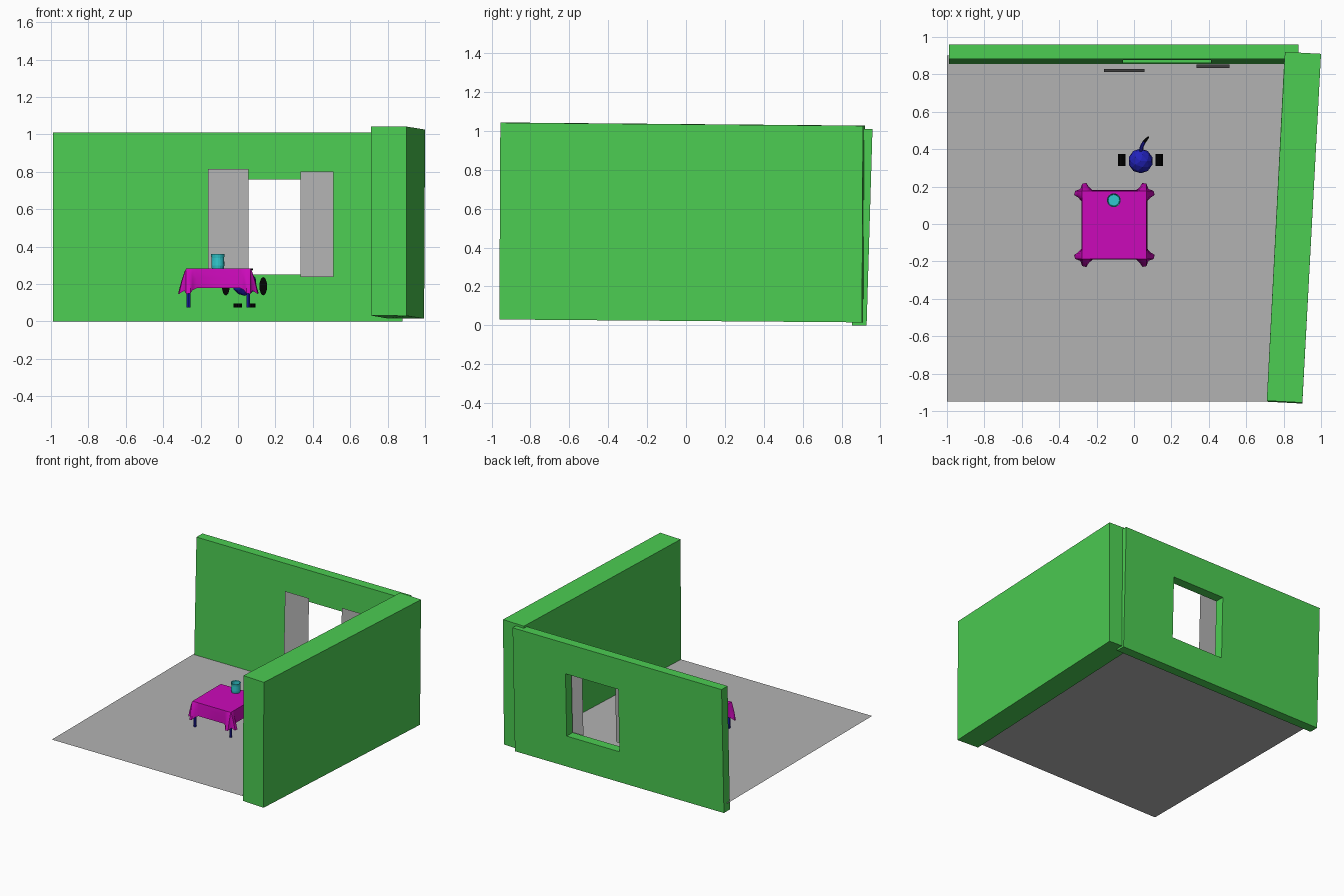
import bpy, math
from mathutils import Vector

if "Cube" in bpy.data.objects:
    bpy.data.objects.remove(bpy.data.objects["Cube"])


def mat(name, r, g, b):
    m = bpy.data.materials.new(name)
    m.diffuse_color = (r, g, b, 1)
    m.use_nodes = True
    m.node_tree.nodes["Principled BSDF"].inputs["Base Color"].default_value = m.diffuse_color
    return m


GREEN = mat("wall_green", 0.072, 0.61, 0.085)
GREY = mat("floor_grey", 0.45, 0.45, 0.45)
MAGENTA = mat("cloth_magenta", 0.6, 0.003, 0.49)
BLUE = mat("deep_blue", 0.016, 0.016, 0.5)
CYAN = mat("cup_cyan", 0.03, 0.58, 0.62)
BLACK = mat("black", 0.001, 0.001, 0.001)


def mesh(name, verts, faces, m):
    me = bpy.data.meshes.new(name)
    me.from_pydata(verts, [], faces)
    ob = bpy.data.objects.new(name, me)
    bpy.context.collection.objects.link(ob)
    me.materials.append(m)
    return ob


def finish(name, m, scale=(1, 1, 1), smooth=None):
    ob = bpy.context.object
    ob.name = name
    ob.scale = scale
    ob.data.materials.append(m)
    if smooth:
        bpy.ops.object.shade_smooth_by_angle(angle=math.radians(smooth))
    return ob


def cylinder(name, loc, size, m, n=12, rot=(0, 0, 0)):
    bpy.ops.mesh.primitive_cylinder_add(vertices=n, radius=0.5, depth=1, location=loc, rotation=rot)
    return finish(name, m, size)


def loft(name, rings, m, cap_first=True, cap_last=False):
    """Skin rings of equal length, with optional end caps."""
    n = len(rings[0])
    verts = [p for r in rings for p in r]
    faces = [(k * n + i, k * n + (i + 1) % n, (k + 1) * n + (i + 1) % n, (k + 1) * n + i)
             for k in range(len(rings) - 1) for i in range(n)]
    if cap_first:
        faces.append(tuple(range(n))[::-1])
    if cap_last:
        faces.append(tuple(range(len(verts) - n, len(verts))))
    return mesh(name, verts, faces, m)


# floor sheet
mesh("floor", [(-1, -0.95, 0.07), (0.86, -0.95, 0.07), (0.86, 0.9, 0.07), (-1, 0.9, 0.07)],
     [(0, 1, 2, 3)], GREY)

# right wall, slightly turned and tilted
loft("right_wall", [
    [(0.71, -0.95, 0.032), (0.90, -0.96, 0.03), (0.995, 0.905, 0.015), (0.805, 0.915, 0.015)],
    [(0.71, -0.945, 1.043), (0.90, -0.955, 1.042), (1.0, 0.91, 1.026), (0.807, 0.92, 1.027)]],
    GREEN, True, True)

# back wall with a window opening, leaning slightly backwards
def wall_loop(x0, x1, z0, z1, y):
    return [(x, y + 0.03 * z, z) for x, z in ((x0, z0), (x1, z0), (x1, z1), (x0, z1))]


outer, hole = (-0.99, 0.88, 0, 1.01), (-0.06, 0.412, 0.25, 0.76)
loops = [wall_loop(*outer, 0.853), wall_loop(*hole, 0.853),
         wall_loop(*hole, 0.929), wall_loop(*outer, 0.929)]
loops.append(loops[0])
wall = loft("back_wall", loops, GREEN, False, False)

# window shutters
for name, x0, x1, z0, z1, y in (("left_shutter", -0.16, 0.055, 0.25, 0.815, 0.805),
                                ("right_shutter", 0.333, 0.51, 0.237, 0.803, 0.828)):
    mesh(name, wall_loop(x0, x1, z0, z1, y), [(0, 1, 2, 3)], GREY)

# table under the cloth
CX, CY, HX, HY = -0.105, -0.005, 0.172, 0.182
for sx in (-1, 1):
    for sy in (-1, 1):
        cylinder("table_leg", (CX + sx * 0.16, CY + sy * 0.165, 0.172), (0.02, 0.02, 0.195), BLUE, 8)
bpy.ops.mesh.primitive_cube_add(size=1, location=(CX, CY, 0.268))
finish("table_top", BLUE, (0.335, 0.355, 0.012))

# cloth: each corner hangs in two folds; (along, outward) offset from the corner, drop
FOLD = [(-0.055, 0.004, 0.105), (-0.035, 0.022, 0.115), (-0.022, 0.043, 0.133),
        (0.0, 0.038, 0.136), (0.01, 0.01, 0.118)]
FOLD += [(v, u, d) for u, v, d in FOLD[-2::-1]]


def cloth_ring(t, spread):
    ring = []
    for k, (sx, sy) in enumerate(((1, 1), (-1, 1), (-1, -1), (1, -1))):
        fold = FOLD if k % 2 else FOLD[::-1]
        for u, v, d in fold:
            # on the top edge the points slide back to the square outline
            u0, v0 = min(u, 0), min(v, 0)
            px = u0 + (u - u0) * spread
            py = v0 + (v - v0) * spread
            ring.append((CX + sx * (HX + px), CY + sy * (HY + py), 0.283 - d * t))
    return ring


cloth = loft("tablecloth", [cloth_ring(0, 0), cloth_ring(0.12, 0.2), cloth_ring(0.5, 0.6),
                            cloth_ring(1, 1)], MAGENTA)
bpy.context.view_layer.objects.active = cloth
cloth.select_set(True)
bpy.ops.object.mode_set(mode='EDIT')
bpy.ops.mesh.select_all(action='SELECT')
bpy.ops.mesh.normals_make_consistent(inside=False)
bpy.ops.object.mode_set(mode='OBJECT')
bpy.ops.object.shade_smooth_by_angle(angle=math.radians(50))


# open cup on the table
def circle(r, z, n=16):
    return [(-0.108 + r * math.cos(2 * math.pi * i / n), 0.127 + r * math.sin(2 * math.pi * i / n), z)
            for i in range(n)]


loft("cup", [circle(0.032, 0.284), circle(0.035, 0.30), circle(0.034, 0.34), circle(0.037, 0.36),
             circle(0.032, 0.358), circle(0.03, 0.30)], CYAN, True, True)

# small round figure with floating hands and feet
bpy.ops.mesh.primitive_ico_sphere_add(subdivisions=2, radius=0.066, location=(0.035, 0.337, 0.203))
finish("figure_body", BLUE)
for s in (-1, 1):
    cylinder("figure_hand", (0.035 + s * 0.1, 0.342, 0.188), (0.042, 0.1, 0.065), BLACK, 10,
             (math.pi / 2, 0, 0))
    cylinder("figure_foot", (0.035 + s * 0.037, 0.335, 0.085), (0.048, 0.08, 0.02), BLACK, 10)

# curved tail with a dark tip
path = [(0.035, 0.385, 0.225), (0.042, 0.415, 0.25), (0.055, 0.44, 0.27), (0.078, 0.466, 0.28)]
rings = []
for i, p in enumerate(path):
    a, b = Vector(path[max(i - 1, 0)]), Vector(path[min(i + 1, 3)])
    q = (b - a).to_track_quat('Z', 'Y')
    r = (0.011, 0.01, 0.009, 0.005)[i]
    rings.append([tuple(Vector(p) + q @ Vector((r * math.cos(j * math.pi / 3),
                                                r * math.sin(j * math.pi / 3), 0))) for j in range(6)])
tail = loft("figure_tail", rings, BLUE, True, True)
tail.data.materials.append(BLACK)
for f in tail.data.polygons:
    if f.center.y > 0.445:
        f.material_index = 1
